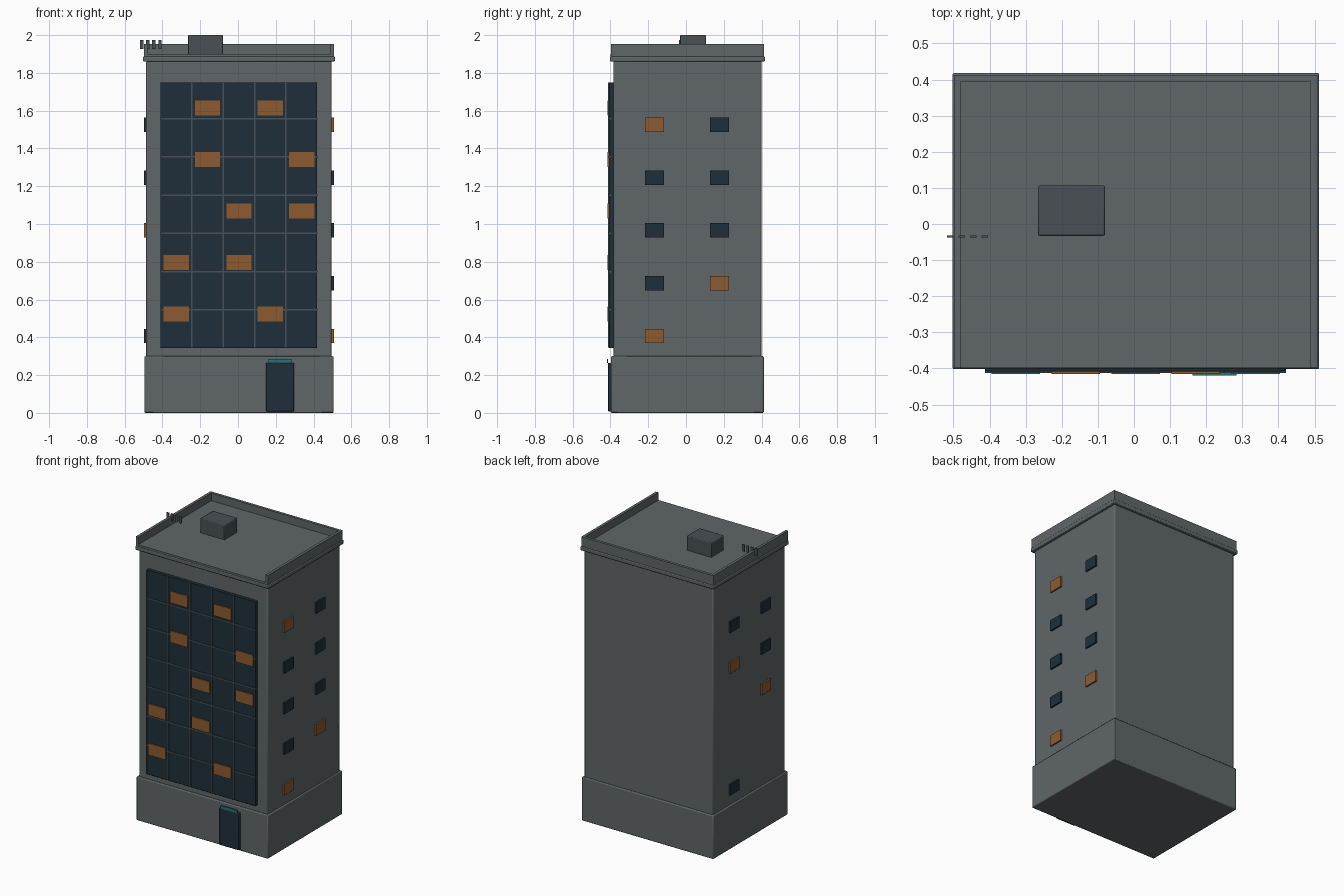
import bpy

if "Cube" in bpy.data.objects:
    bpy.data.objects.remove(bpy.data.objects["Cube"])

def material(name, color):
    m = bpy.data.materials.new(name)
    m.diffuse_color = (*color, 1)
    m.use_nodes = True
    m.node_tree.nodes["Principled BSDF"].inputs["Base Color"].default_value = m.diffuse_color
    return m

WALL = material("wall_grey", (0.115, 0.135, 0.14))
UNIT = material("unit_grey", (0.065, 0.08, 0.09))
GLASS = material("dark_glass", (0.013, 0.028, 0.042))
LIT = material("lit_window", (0.27, 0.105, 0.03))
TEAL = material("teal_light", (0.02, 0.17, 0.17))

def box(name, x, y, z, mat, bevel=0):
    """Box given as (min, max) ranges on each axis."""
    r = (x, y, z)
    bpy.ops.mesh.primitive_cube_add(size=1, location=[(a + b) / 2 for a, b in r])
    o = bpy.context.object
    o.name = name
    o.scale = [b - a for a, b in r]
    bpy.ops.object.transform_apply(location=False, rotation=False, scale=True)
    o.data.materials.append(mat)
    if bevel:
        mod = o.modifiers.new("bevel", "BEVEL")
        mod.width = bevel
        mod.segments = 2
        bpy.ops.object.shade_smooth_by_angle()
    return o

def mid(c, w):
    return (c - w / 2, c + w / 2)

# Main masses
box("base", (-0.496, 0.506), (-0.398, 0.412), (0, 0.30), WALL, 0.006)
box("tower_body", (-0.486, 0.496), (-0.385, 0.400), (0.29, 1.865), WALL, 0.009)
box("cornice", (-0.503, 0.513), (-0.402, 0.418), (1.86, 1.887), WALL, 0.005)
box("roof_slab", (-0.482, 0.492), (-0.399, 0.400), (1.88, 1.90), WALL)

# Parapet on three sides, open at the front
box("parapet_back", (-0.498, 0.508), (0.394, 0.413), (1.88, 1.953), WALL)
box("parapet_left", (-0.498, -0.479), (-0.398, 0.394), (1.88, 1.953), WALL)
box("parapet_right", (0.489, 0.508), (-0.398, 0.394), (1.88, 1.953), WALL)

# Rooftop unit and row of small fins
box("rooftop_unit", (-0.266, -0.08), (-0.033, 0.106), (1.895, 2.0), UNIT, 0.005)
for i in range(4):
    box(f"roof_fin_{i}", mid(-0.509 + 0.032 * i, 0.018), mid(-0.035, 0.005), (1.927, 1.975), UNIT)

# Front glazing with mullion grid
box("front_glazing", (-0.411, 0.419), (-0.408, -0.38), (0.343, 1.75), GLASS, 0.003)
for i in range(4):
    box(f"mullion_{i}", mid(-0.244 + 0.166 * i, 0.008), (-0.412, -0.40), (0.345, 1.748), UNIT)
for i in range(6):
    box(f"transom_{i}", mid(0.004, 0.834), (-0.412, -0.395), mid(0.545 + 0.2025 * i, 0.008), UNIT)

# Lit windows on the front: columns lit in each row, top to bottom
for r, cols in enumerate([(1, 3), (1, 4), (2, 4), (0, 2), (0, 3)]):
    for c in cols:
        box(f"front_lit_window_{r}_{c}", mid(-0.327 + 0.166 * c, 0.134),
            (-0.415, -0.40), mid(1.615 - 0.273 * r, 0.08), LIT)

# Side windows, rows top to bottom as front/back pairs: L lit, D dark, - none
sides = {"right": ((0.488, 0.507), ["LD", "DD", "DD", "DL", "L-"]),
         "left": ((-0.497, -0.478), ["DD", "DL", "L-", "--", "-D"])}
for side, (xr, rows) in sides.items():
    for r, row in enumerate(rows):
        for c, kind in enumerate(row):
            if kind != "-":
                box(f"{side}_window_{r}_{c}", xr, mid((-0.167, 0.178)[c], 0.10),
                    mid(1.525 - 0.2795 * r, 0.076), LIT if kind == "L" else GLASS)

# Entrance
box("door", (0.148, 0.297), (-0.414, -0.39), (0.008, 0.265), GLASS, 0.005)
box("door_light", (0.162, 0.284), (-0.419, -0.412), (0.264, 0.284), TEAL)
